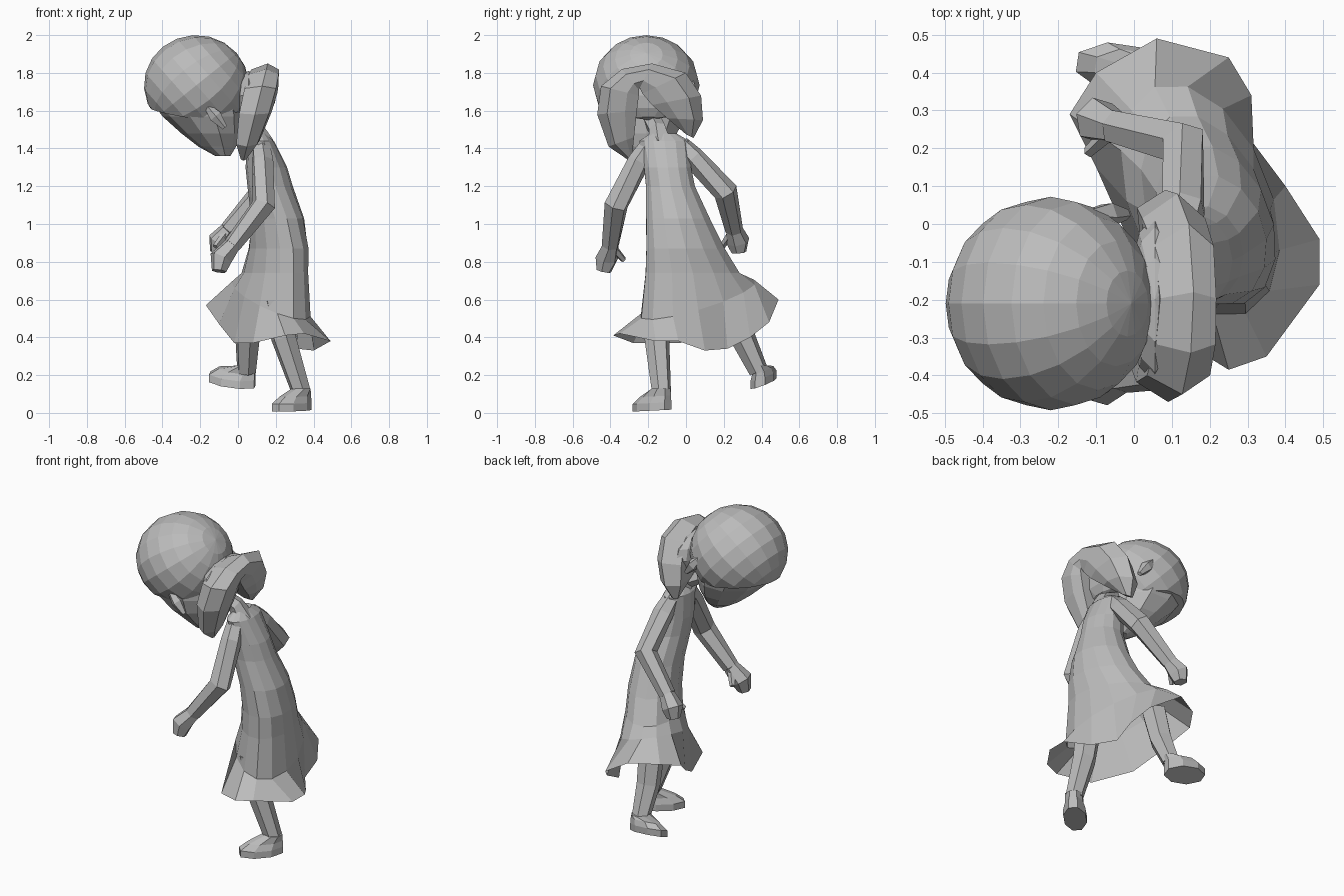
import bpy, bmesh, math
from mathutils import Vector, Matrix

if "Cube" in bpy.data.objects:
    bpy.data.objects.remove(bpy.data.objects["Cube"])

clay = bpy.data.materials.new("clay_grey")
clay.use_nodes = True
GREY = (0.5, 0.5, 0.5, 1)
clay.diffuse_color = GREY
clay.node_tree.nodes["Principled BSDF"].inputs["Base Color"].default_value = GREY


def finish(name, bm):
    bmesh.ops.recalc_face_normals(bm, faces=bm.faces)
    mesh = bpy.data.meshes.new(name)
    bm.to_mesh(mesh)
    bm.free()
    mesh.materials.append(clay)
    obj = bpy.data.objects.new(name, mesh)
    bpy.context.collection.objects.link(obj)
    return obj


def loft(name, rings, start=True, end=True):
    """Skin a list of equal-sized point rings, with optional caps."""
    bm = bmesh.new()
    loops = [[bm.verts.new(p) for p in ring] for ring in rings]
    for a, b in zip(loops, loops[1:]):
        for i in range(len(a)):
            j = (i + 1) % len(a)
            bm.faces.new((a[i], a[j], b[j], b[i]))
    if start:
        bm.faces.new(loops[0])
    if end:
        bm.faces.new(loops[-1])
    return finish(name, bm)


def oval(x0, x1, y0, y1, height, n, phase=0.0, shear=0.0):
    """Horizontal ring inside the given bounds; height is a function of x, y."""
    ring = []
    for i in range(n):
        a = math.tau * i / n + phase
        dy = (y1 - y0) / 2 * math.sin(a)
        x = (x0 + x1) / 2 + (x1 - x0) / 2 * math.cos(a) - shear * dy
        y = (y0 + y1) / 2 + dy
        ring.append((x, y, height(x, y)))
    return ring


def limb(name, path, radii, sides=6):
    """Tapered tube along a bent path."""
    pts = [Vector(p) for p in path]
    rings = []
    for i, p in enumerate(pts):
        d = (pts[min(i + 1, len(pts) - 1)] - pts[max(i - 1, 0)]).normalized()
        u = d.cross(Vector((0.3, 1, 0))).normalized()
        v = d.cross(u)
        rings.append([p + radii[i] * (u * math.cos(math.tau * k / sides)
                                      + v * math.sin(math.tau * k / sides))
                      for k in range(sides)])
    return loft(name, rings)


def globe(segments, rows, centre, size, pitch):
    """Low-poly ellipsoid with its pole pitched about the y axis."""
    bm = bmesh.new()
    bmesh.ops.create_uvsphere(bm, u_segments=segments, v_segments=rows, radius=1)
    bm.transform(Matrix.Translation(centre) @ Matrix.Diagonal((*size, 1))
                 @ Matrix.Rotation(pitch, 4, "Y"))
    return bm


# Dress: fitted bodice, tilted skirt ring, flared swinging hem
PHASE = math.radians(-51)
bodice = [(1.48, .08, .15, -.19, -.05, 0), (1.44, .05, .19, -.25, .02, 0),
          (1.3, .04, .26, -.225, .03, 0), (1.2, .05, .29, -.215, .05, 0),
          (1.03, .07, .35, -.215, .13, .1), (.87, .06, .37, -.215, .21, .2),
          (.74, .03, .36, -.22, .29, .25)]
rings = [oval(a, b, c, d, lambda x, y, z=z: z, 14, PHASE, s)
         for z, a, b, c, d, s in bodice]
rings.append(oval(-.02, .37, -.245, .37,
                  lambda x, y: .6 + .22 * (y - .06) - .3 * (x - .18), 14, PHASE, .25))
rings.append([(.49, -.16, .38), (.49, -.04, .38), (.4, .1, .33), (.31, .22, .34),
              (.31, .34, .4), (.25, .44, .48), (.06, .49, .6), (-.1, .4, .6),
              (-.17, .29, .57), (-.1, .15, .47), (-.02, -.03, .37),
              (.08, -.28, .37), (.25, -.385, .41), (.35, -.35, .42)])
loft("dress", rings, end=False)

# Neck
limb("neck", [(.13, -.13, 1.42), (.09, -.15, 1.5), (-.04, -.19, 1.57)], [.065, .05, .05])

# Face and jaw, tipped forward and down
jaw = [(1.64, -.45, .01, -.45, .03), (1.57, -.4, .02, -.43, .01),
       (1.48, -.3, .01, -.38, -.04), (1.41, -.21, -.01, -.32, -.1),
       (1.36, -.12, -.04, -.28, -.17)]
loft("face", [oval(a, b, c, d, lambda x, y, z=z: z, 10) for z, a, b, c, d in jaw])

# Hair cap: low-poly globe, open below the fringe line
bm = globe(16, 10, (-.22, -.21, 1.735), (.278, .282, .265), math.radians(50))
cut = bmesh.ops.bisect_plane(bm, geom=bm.verts[:] + bm.edges[:] + bm.faces[:],
                             plane_co=(-.47, -.2, 1.615), plane_no=(.15, -.1, 1),
                             clear_inner=True)
rim = [e for e in cut["geom_cut"] if isinstance(e, bmesh.types.BMEdge)]
bmesh.ops.edgeloop_fill(bm, edges=rim)
finish("hair_cap", bm)

# Hair root joining the cap to the bunch
finish("hair_root", globe(10, 6, (.055, -.2, 1.68), (.07, .22, .13), 0))

# Hair bunch behind the head: an arch with two drooping lobes,
# each section is outer (y, z), inner (y, z), half thickness
arch = [((-.30, 1.335), (-.285, 1.36), .015), ((-.41, 1.41), (-.275, 1.46), .06),
        ((-.47, 1.58), (-.26, 1.6), .085), ((-.45, 1.73), (-.25, 1.68), .09),
        ((-.34, 1.82), (-.25, 1.71), .085), ((-.18, 1.85), (-.245, 1.72), .08),
        ((0, 1.8), (-.23, 1.69), .085), ((.08, 1.68), (-.18, 1.63), .09),
        ((.09, 1.55), (-.1, 1.56), .075), ((.04, 1.455), (0, 1.475), .025)]
rings = []
for outer, inner, thick in arch:
    ring = []
    for t, side in ((0, 0), (.25, .85), (.7, 1), (1, .75), (1, -.8), (.25, -1)):
        y = outer[0] + t * (inner[0] - outer[0])
        z = outer[1] + t * (inner[1] - outer[1])
        ring.append((.03 + .25 * (z - 1.34) + side * thick, y, z))
    rings.append(ring)
loft("hair_bunch", rings)

# Ears
for name, c in (("left_ear", (-.07, .025, 1.7)), ("right_ear", (-.12, -.43, 1.57))):
    c = Vector(c)
    tilt = Vector((.05, 0, -.06))
    limb(name, [c - tilt, c, c + tilt], [.015, .035, .015], 5)

# Arms, hands and thumbs
arms = {
    "right": [(.12, -.19, 1.42), (.13, -.25, 1.33), (.135, -.37, 1.1), (-.03, -.4, .89)],
    "left": [(.12, -.03, 1.42), (.13, .04, 1.35), (.13, .21, 1.17), (-.05, .255, .97)],
}
hands = {"right": ((-.09, -.42, .82), (-.1, -.435, .75), (-.09, -.33, .81)),
         "left": ((-.1, .275, .91), (-.11, .28, .85), (-.12, .19, .88))}
for side, path in arms.items():
    limb(side + "_arm", path, [.05, .06, .065, .048])
    palm, tips, thumb = hands[side]
    limb(side + "_hand", [path[-1], palm, tips], [.045, .062, .04])
    limb(side + "_thumb", [path[-1], thumb], [.025, .016], 5)


# Legs with wedge-shaped feet
def foot(name, centre, toe, slope, ankle):
    """Elongated sole, side wall and instep narrowing to the ankle."""
    c, a = Vector(centre), Vector(ankle)
    fwd = Vector((toe[0], toe[1], 0)).normalized()
    side = Vector((-fwd.y, fwd.x, 0))
    tilt = Vector((slope[0], slope[1], 0))
    rings = []
    for lift, scale, back in ((0, 1, 0), (.04, 1, 0), (.075, .8, .025)):
        ring = []
        for k in range(8):
            t = math.tau * (k + .5) / 8
            off = (fwd * .131 * math.cos(t) + side * .068 * math.sin(t)) * scale
            off -= fwd * back
            ring.append(c + off + Vector((0, 0, lift + tilt.dot(off))))
        rings.append(ring)
    rings.append([a + (fwd * math.cos(math.tau * (k + .5) / 8)
                       + side * math.sin(math.tau * (k + .5) / 8)) * .053
                  for k in range(8)])
    loft(name, rings)


limb("right_leg", [(.21, -.155, .6), (.24, -.155, .4), (.335, -.13, .11)], [.075, .068, .052])
limb("left_leg", [(.06, .25, .6), (.05, .3, .4), (.045, .385, .22)], [.075, .068, .052])
foot("right_foot", (.285, -.18, .012), (-.72, -.7), (0, .05), (.335, -.13, .13))
foot("left_foot", (-.03, .41, .155), (-1, .15), (-.08, .36), (.045, .385, .25))
